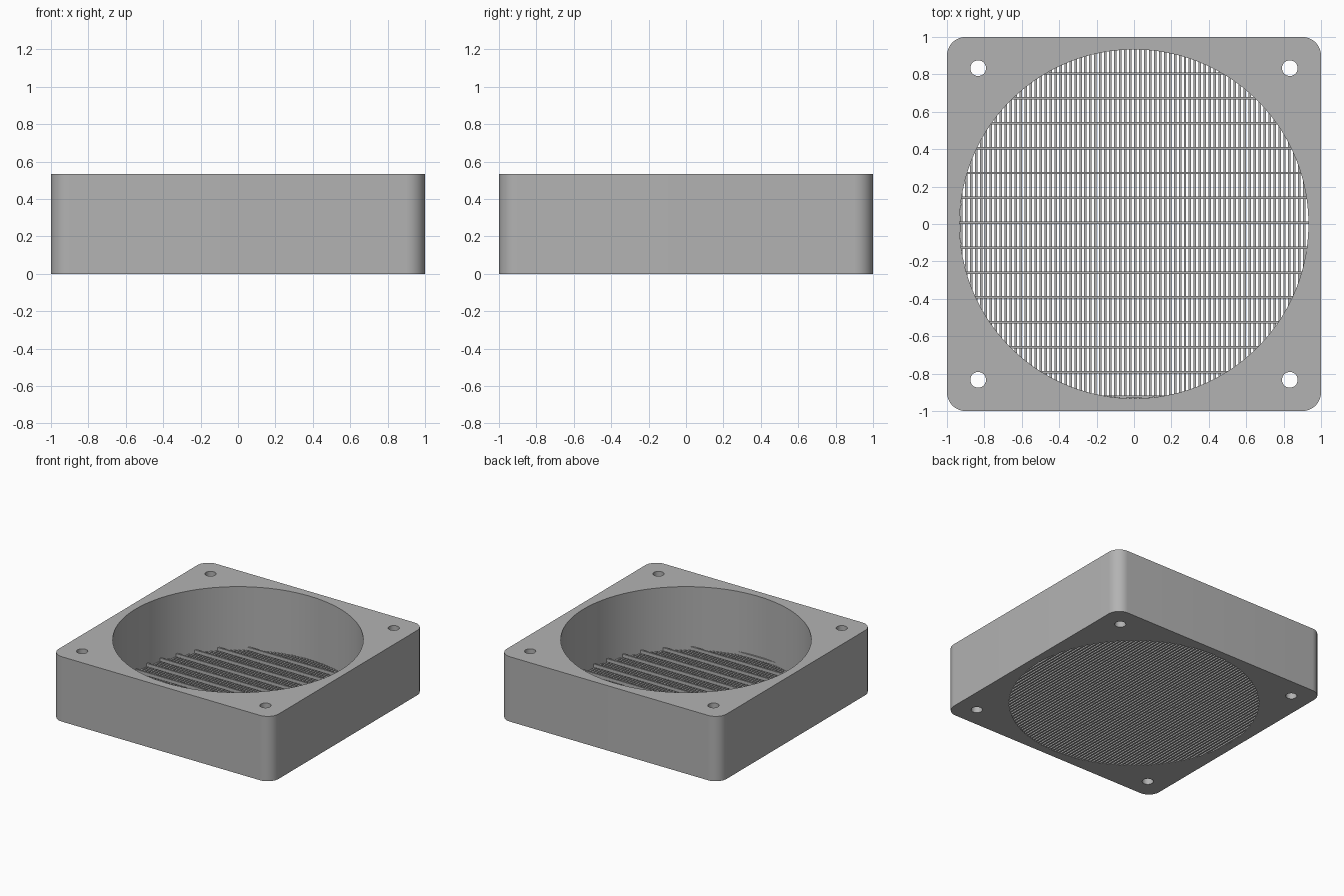
import bpy, bmesh, math

cube = bpy.data.objects.get("Cube")
if cube:
    bpy.data.objects.remove(cube, do_unlink=True)

HEIGHT = 0.533
BORE = 0.933          # radius of the central opening
CORNER = 0.1          # outer corner radius
HOLE = 0.042          # screw hole radius
HOLE_POS = 0.833
BAR = 0.0133          # bar width and slat layer thickness

grey = bpy.data.materials.new("grey plastic")
grey.use_nodes = True
colour = (0.45, 0.45, 0.45, 1)
grey.diffuse_color = colour
grey.node_tree.nodes["Principled BSDF"].inputs["Base Color"].default_value = colour


def arc(cx, cy, r, start, sweep, n):
    """Points along an arc, end point included."""
    return [(cx + r * math.cos(start + sweep * i / n),
             cy + r * math.sin(start + sweep * i / n)) for i in range(n + 1)]


def add_outline(curve, points):
    spline = curve.splines.new("POLY")
    spline.points.add(len(points) - 1)
    for p, (x, y) in zip(spline.points, points):
        p.co = (x, y, 0, 1)
    spline.use_cyclic_u = True


# Housing: rounded square with bore and screw holes, extruded
curve = bpy.data.curves.new("housing_outline", "CURVE")
curve.dimensions = "2D"
curve.fill_mode = "BOTH"
curve.extrude = HEIGHT / 2
outer = []
for k, (sx, sy) in enumerate([(1, 1), (-1, 1), (-1, -1), (1, -1)]):
    c = 1 - CORNER
    outer += arc(sx * c, sy * c, CORNER, k * math.pi / 2, math.pi / 2, 12)
    add_outline(curve, arc(sx * HOLE_POS, sy * HOLE_POS, HOLE, 0, math.tau, 32)[:-1])
add_outline(curve, outer)
add_outline(curve, arc(0, 0, BORE, 0, math.tau, 100)[:-1])
housing = bpy.data.objects.new("housing", curve)
bpy.context.collection.objects.link(housing)
housing.location.z = HEIGHT / 2
bpy.ops.object.select_all(action="DESELECT")
housing.select_set(True)
bpy.context.view_layer.objects.active = housing
bpy.ops.object.convert(target="MESH")
housing = bpy.context.object
bm = bmesh.new()
bm.from_mesh(housing.data)
bmesh.ops.remove_doubles(bm, verts=bm.verts, dist=0.0001)
bmesh.ops.recalc_face_normals(bm, faces=bm.faces)
bm.to_mesh(housing.data)
bm.free()
housing.data.materials.clear()
housing.data.materials.append(grey)
bpy.ops.object.shade_smooth_by_angle(angle=math.radians(30))


def bar_layer(name, pitch, z0, z1, along_x):
    """Parallel bars spanning the bore, each cut to its chord."""
    bm = bmesh.new()
    n = int(BORE / pitch)
    for i in range(-n, n + 1):
        a, b = i * pitch, i * pitch + BAR
        far = max(abs(a), abs(b))
        if far >= BORE:
            continue
        # slanted ends follow the bore wall
        ends = [(t, math.sqrt(BORE ** 2 - t ** 2) + 0.001) for t in (a, b)]
        loop = [(-ends[0][1], a), (ends[0][1], a), (ends[1][1], b), (-ends[1][1], b)]
        if not along_x:
            loop = [(v, u) for u, v in loop]
        face = bm.faces.new([bm.verts.new((x, y, z0)) for x, y in loop])
        top = bmesh.ops.extrude_face_region(bm, geom=[face])["geom"]
        bmesh.ops.translate(bm, vec=(0, 0, z1 - z0),
                            verts=[g for g in top if isinstance(g, bmesh.types.BMVert)])
    bmesh.ops.recalc_face_normals(bm, faces=bm.faces)
    mesh = bpy.data.meshes.new(name)
    bm.to_mesh(mesh)
    bm.free()
    mesh.materials.append(grey)
    bpy.context.collection.objects.link(bpy.data.objects.new(name, mesh))


# Fine slats at the bottom, taller support ribs across them
bar_layer("grille_slats", 2 * BAR, 0, BAR, False)
bar_layer("grille_ribs", 10 * BAR, BAR, 3 * BAR, True)
